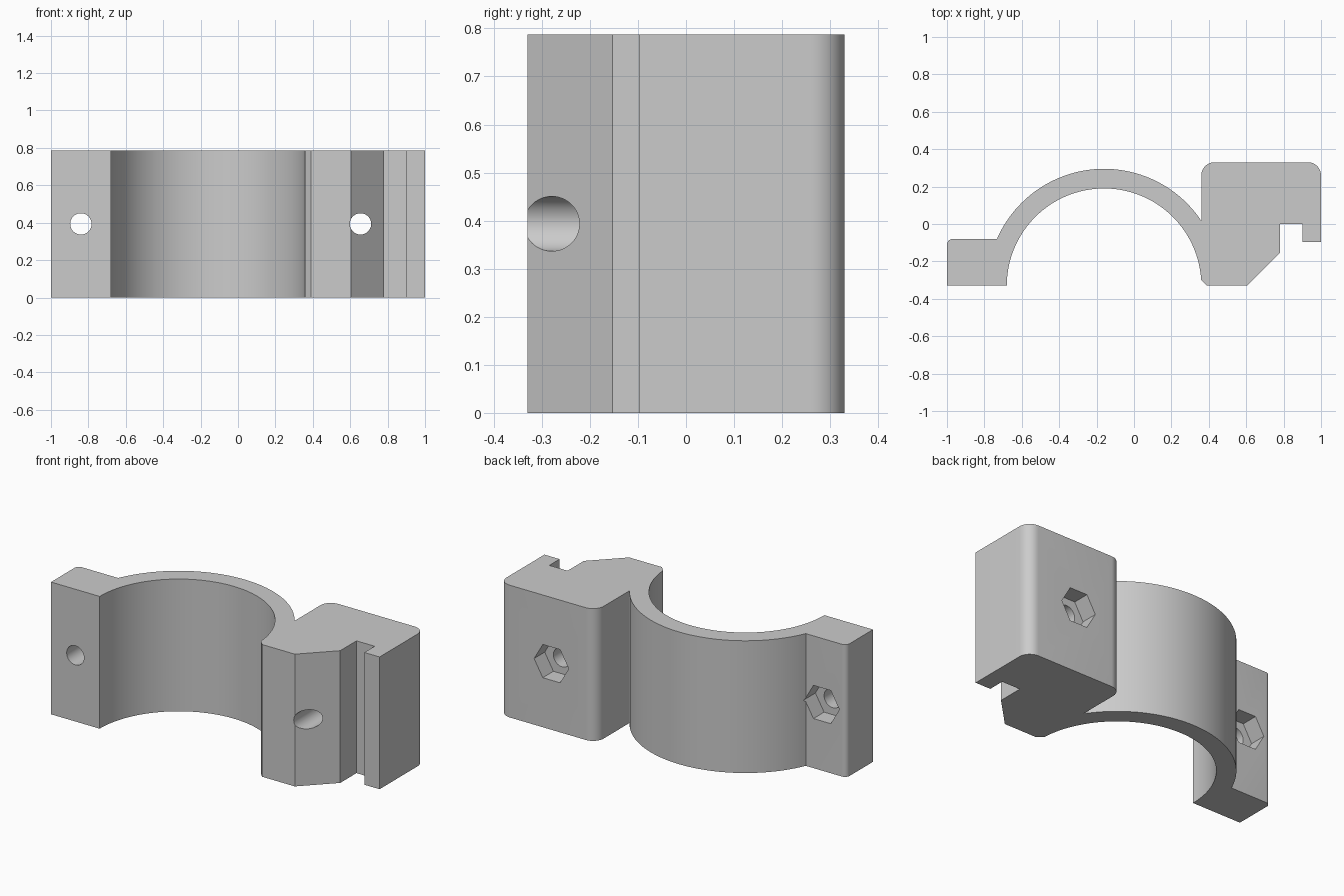
import bpy, bmesh, math
from mathutils import Matrix, Vector

cube = bpy.data.objects.get("Cube")
if cube:
    bpy.data.objects.remove(cube, do_unlink=True)

HEIGHT = 0.787
FRONT, BACK = -0.33, 0.33
RING_X, RING_Y = -0.16, FRONT       # centre of the half ring
R_IN, R_OUT = 0.52, 0.625
EAR_Y = -0.08                       # rear face of the thin ear
BLOCK_X = 0.36                      # inner side of the thick block

grey = bpy.data.materials.new("Light grey")
grey.use_nodes = True
grey.diffuse_color = (0.6, 0.6, 0.6, 1)
grey.node_tree.nodes["Principled BSDF"].inputs["Base Color"].default_value = (0.6, 0.6, 0.6, 1)


def arc(cx, cy, r, start, end, steps):
    """Points on an arc, angles in radians."""
    return [(cx + r * math.cos(start + (end - start) * i / steps),
             cy + r * math.sin(start + (end - start) * i / steps))
            for i in range(steps + 1)]


def new_object(name, bm):
    bmesh.ops.recalc_face_normals(bm, faces=bm.faces)
    mesh = bpy.data.meshes.new(name)
    bm.to_mesh(mesh)
    bm.free()
    mesh.materials.append(grey)
    obj = bpy.data.objects.new(name, mesh)
    bpy.context.collection.objects.link(obj)
    return obj


def extrude_profile(name, points, height):
    bm = bmesh.new()
    face = bm.faces.new([bm.verts.new((x, y, 0)) for x, y in points])
    top = bmesh.ops.extrude_face_region(bm, geom=[face])["geom"]
    bmesh.ops.translate(bm, vec=(0, 0, height),
                        verts=[v for v in top if isinstance(v, bmesh.types.BMVert)])
    return new_object(name, bm)


def cutter(name, x, y0, y1, radius, sides):
    """Prism along y; its first corner lies on the x axis."""
    bm = bmesh.new()
    bmesh.ops.create_cone(bm, cap_ends=True, segments=sides, radius1=radius,
                          radius2=radius, depth=y1 - y0)
    turn = math.pi / 2 if sides == 6 else 0
    bmesh.ops.transform(bm, verts=bm.verts, matrix=
                        Matrix.Translation(Vector((x, (y0 + y1) / 2, HEIGHT / 2)))
                        @ Matrix.Rotation(math.pi / 2, 4, 'X')
                        @ Matrix.Rotation(turn, 4, 'Z'))
    obj = new_object(name, bm)
    obj.hide_render = True
    return obj


# Clamp outline: ear, outer ring, thick block with hook, inner ring
quarter = math.pi / 2
ear_angle = math.pi - math.asin((EAR_Y - RING_Y) / R_OUT)
block_angle = math.acos((BLOCK_X - RING_X) / R_OUT)
outline = [(-1, FRONT)]
outline += arc(-0.97, EAR_Y - 0.03, 0.03, 2 * quarter, quarter, 8)
outline += arc(RING_X, RING_Y, R_OUT, ear_angle, block_angle, 64)
outline += arc(BLOCK_X + 0.07, BACK - 0.07, 0.07, 2 * quarter, quarter, 12)
outline += arc(1 - 0.07, BACK - 0.07, 0.07, quarter, 0, 12)
outline += [(1, -0.097), (0.9, -0.097), (0.9, 0), (0.78, 0), (0.78, -0.153),
            (0.605, FRONT), (0.39, FRONT)]
outline += arc(RING_X, RING_Y, R_IN, 0.06, math.pi, 80)
clamp = extrude_profile("half_clamp", outline, HEIGHT)

# Bolt holes with hexagonal nut pockets in the rear faces
cutters = []
for x, rear in ((-0.84, EAR_Y), (0.655, BACK)):
    cutters.append(cutter("bolt_hole_cutter", x, FRONT - 0.1, rear + 0.1, 0.057, 48))
    cutters.append(cutter("nut_pocket_cutter", x, rear - 0.1, rear + 0.05, 0.114, 6))

bpy.ops.object.select_all(action='DESELECT')
clamp.select_set(True)
bpy.context.view_layer.objects.active = clamp
for tool in cutters:
    mod = clamp.modifiers.new("Cut", 'BOOLEAN')
    mod.operation = 'DIFFERENCE'
    mod.solver = 'EXACT'
    mod.object = tool
    bpy.ops.object.modifier_apply(modifier=mod.name)
    bpy.data.objects.remove(tool, do_unlink=True)

bpy.ops.object.shade_smooth_by_angle(angle=math.radians(30))
